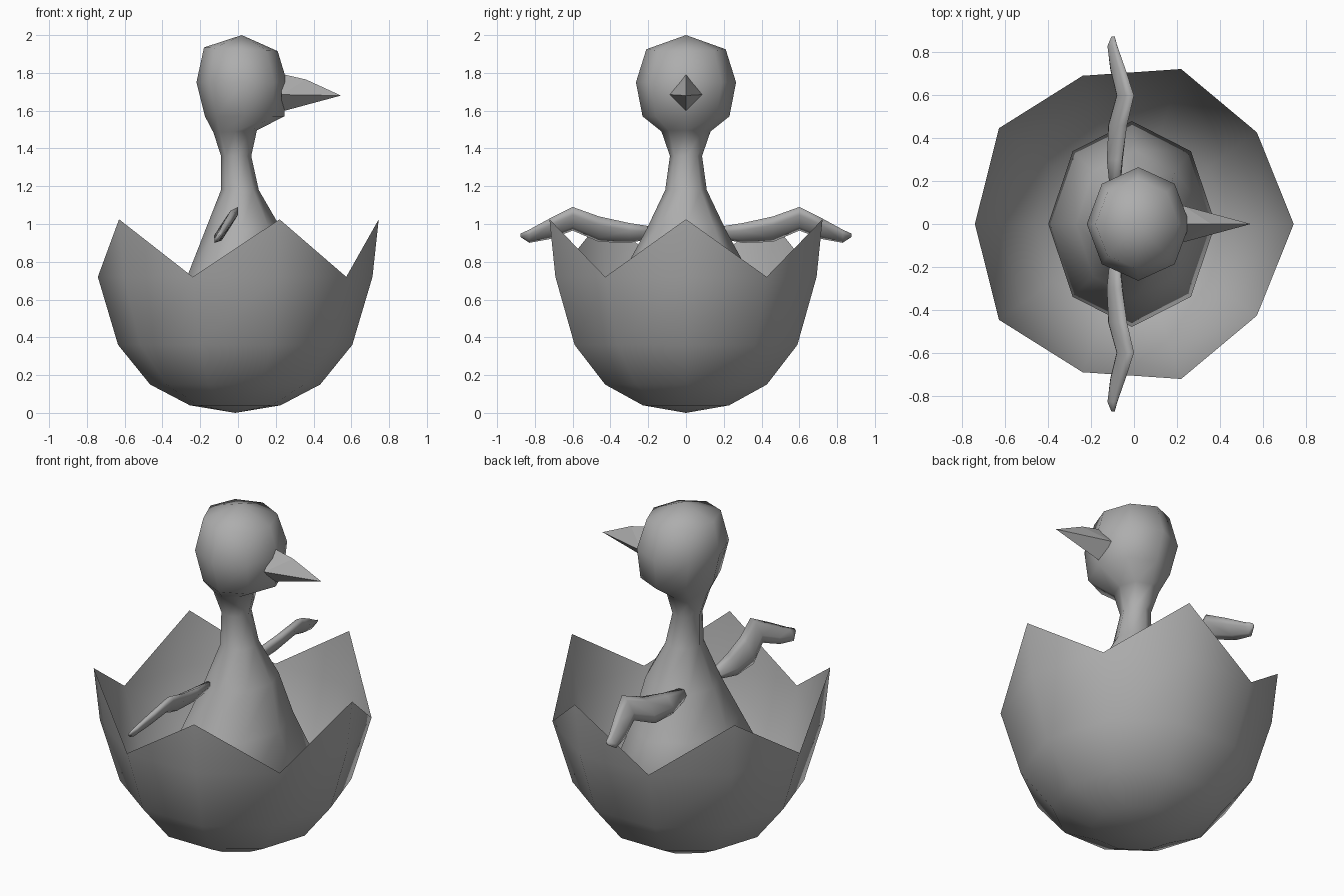
import bpy, bmesh, math

if "Cube" in bpy.data.objects:
    bpy.data.objects.remove(bpy.data.objects["Cube"])

grey = bpy.data.materials.new("soft grey")
grey.diffuse_color = (0.42, 0.42, 0.42, 1)
grey.use_nodes = True
grey.node_tree.nodes["Principled BSDF"].inputs["Base Color"].default_value = grey.diffuse_color


def finish(name, bm, smooth=True, recalc=True):
    if recalc:
        bmesh.ops.recalc_face_normals(bm, faces=bm.faces)
    me = bpy.data.meshes.new(name)
    bm.to_mesh(me)
    bm.free()
    me.materials.append(grey)
    for p in me.polygons:
        p.use_smooth = smooth
    ob = bpy.data.objects.new(name, me)
    bpy.context.collection.objects.link(ob)
    return ob


def ring(bm, cx, z, rx, ry, sides, tilt=0.0):
    """Horizontal loop of vertices; tilt raises it along x."""
    out = []
    for i in range(sides):
        a = 2 * math.pi * i / sides
        x = rx * math.cos(a)
        out.append(bm.verts.new((cx + x, ry * math.sin(a), z + tilt * x)))
    return out


def bridge(bm, a, b):
    n = len(a)
    for i in range(n):
        j = (i + 1) % n
        bm.faces.new((a[i], a[j], b[j], b[i]))


def fan(bm, loop, co, flip=False):
    tip = bm.verts.new(co)
    n = len(loop)
    for i in range(n):
        a, b = loop[i], loop[(i + 1) % n]
        bm.faces.new((b, a, tip) if flip else (a, b, tip))


# Broken eggshell: open ten-sided bowl with a zigzag rim
bm = bmesh.new()
cx = -0.015
loops = [ring(bm, cx, z, r, r, 10)
         for z, r in ((0.04, 0.24), (0.15, 0.45), (0.36, 0.62), (0.72, 0.727))]
fan(bm, loops[0], (cx, 0, 0), flip=True)
for lo, hi in zip(loops, loops[1:]):
    bridge(bm, lo, hi)
rim = loops[-1]
for i in range(0, 10, 2):
    a = 2 * math.pi * i / 10
    peak = bm.verts.new((cx + 0.76 * math.cos(a), 0.76 * math.sin(a), 1.025))
    bm.faces.new((rim[i - 1], rim[i], peak))
    bm.faces.new((rim[i], rim[(i + 1) % 10], peak))
finish("eggshell", bm, recalc=False)

# Body, neck and head: one eight-sided loft (x centre, z, x radius, y radius, tilt)
bm = bmesh.new()
profile = [
    (-0.01, 0.20, 0.25, 0.30, 0),
    (-0.01, 0.45, 0.39, 0.48, 0),
    (0.00, 0.72, 0.27, 0.345, 0),
    (0.02, 0.97, 0.20, 0.21, 0.1),
    (0.01, 1.18, 0.10, 0.11, 0),
    (-0.01, 1.36, 0.08, 0.085, 0),
    (-0.015, 1.49, 0.115, 0.13, 0.05),
    (0.035, 1.57, 0.21, 0.23, 0),
    (0.02, 1.75, 0.24, 0.265, 0),
    (0.015, 1.925, 0.195, 0.21, -0.05),
]
loops = [ring(bm, x, z, rx, ry, 8, t) for x, z, rx, ry, t in profile]
fan(bm, loops[0], (-0.01, 0, 0.12), flip=True)
for lo, hi in zip(loops, loops[1:]):
    bridge(bm, lo, hi)
fan(bm, loops[-1], (0.02, 0, 2.0))
finish("body_and_head", bm)

# Beak: flat-sided diamond pyramid with a slightly arched top
bm = bmesh.new()
top, left, low, right, bend, tip = [bm.verts.new(c) for c in (
    (0.23, 0, 1.795), (0.23, 0.085, 1.685), (0.23, 0, 1.595),
    (0.23, -0.085, 1.685), (0.36, 0, 1.765), (0.545, 0, 1.68))]
for f in ((top, left, bend), (left, tip, bend), (left, low, tip),
          (low, right, tip), (right, bend, tip), (right, top, bend),
          (top, right, low, left)):
    bm.faces.new(f)
finish("beak", bm, smooth=False)

# Wings: thin tilted cross-sections along y (y, low z, high z, half thickness)
bm = bmesh.new()
sections = [
    (0.14, 0.93, 0.98, 0.020), (0.30, 0.90, 1.005, 0.028),
    (0.46, 0.905, 1.04, 0.028), (0.60, 0.965, 1.09, 0.026),
    (0.72, 0.92, 1.03, 0.022), (0.83, 0.90, 0.97, 0.016),
    (0.875, 0.93, 0.95, 0.006),
]
loops = []
for y, z0, z1, t in sections:
    zc, h = (z0 + z1) / 2, (z1 - z0) / 2
    xc = (zc - 1.09) * 0.65
    loop = []
    for i in range(6):
        a = math.pi * i / 3
        c, s = h * math.cos(a), t * math.sin(a)
        loop.append(bm.verts.new((xc + 0.65 * c + 0.84 * s, y, zc + c - 0.54 * s)))
    loops.append(loop)
for a, b in zip(loops, loops[1:]):
    bridge(bm, a, b)
bm.faces.new(loops[0])
bm.faces.new(loops[-1])
wings = finish("wings", bm)
mirror = wings.modifiers.new("mirror", 'MIRROR')
mirror.use_axis = (False, True, False)
